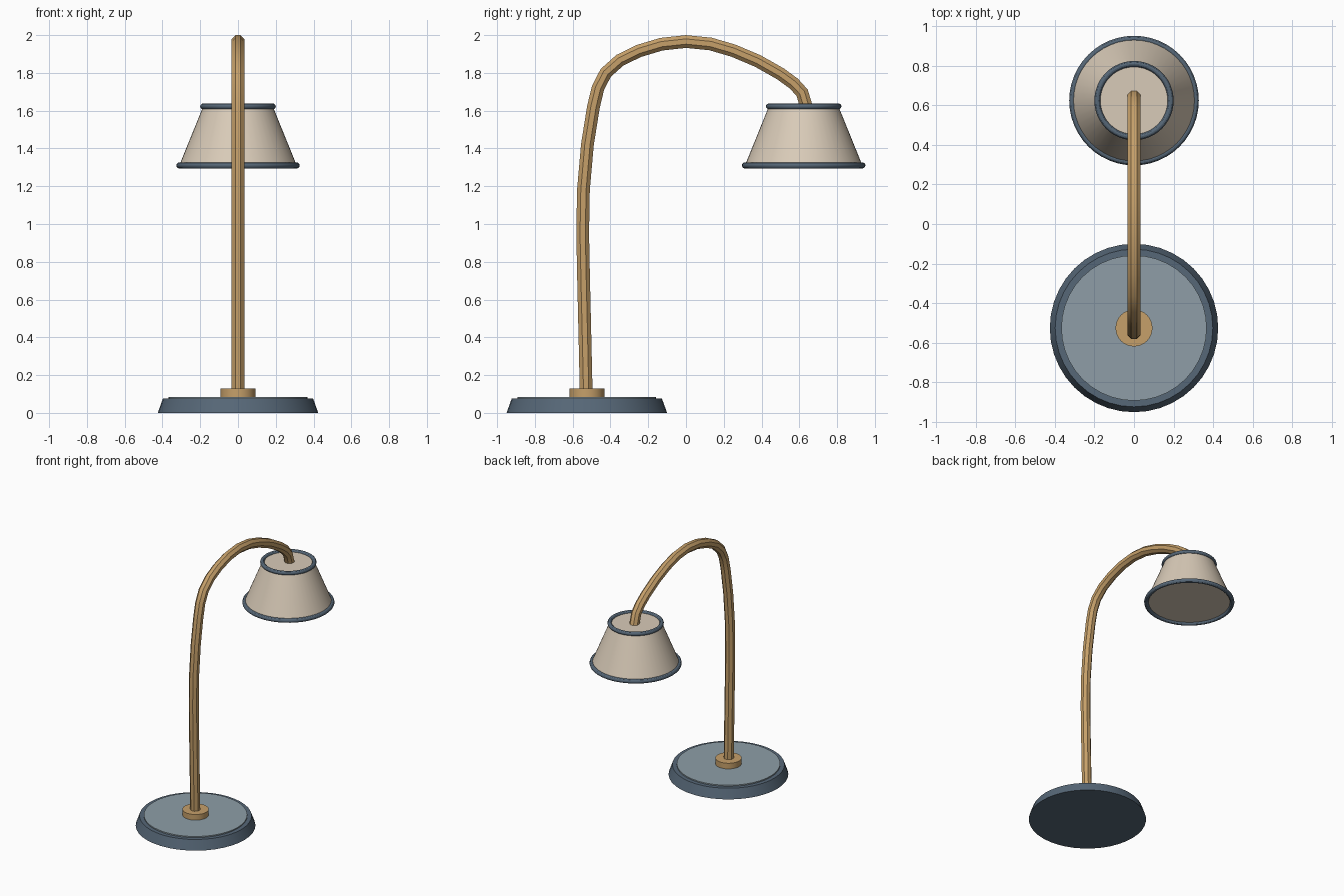
import bpy, bmesh, math
from mathutils import Vector

if "Cube" in bpy.data.objects:
    bpy.data.objects.remove(bpy.data.objects["Cube"], do_unlink=True)

BASE_Y, SHADE_Y = -0.525, 0.623


def material(name, srgb):
    col = [((c / 255 + 0.055) / 1.055) ** 2.4 for c in srgb] + [1.0]
    m = bpy.data.materials.new(name)
    m.use_nodes = True
    m.diffuse_color = col
    m.node_tree.nodes["Principled BSDF"].inputs["Base Color"].default_value = col
    return m


slate = material("slate blue", (86, 103, 119))
grey = material("pale blue grey", (142, 158, 167))
brass = material("brass", (198, 160, 106))
cream = material("cream fabric", (217, 203, 184))


def finish(obj, name, mat):
    obj.name = name
    obj.data.materials.append(mat)
    bpy.ops.object.select_all(action='DESELECT')
    obj.select_set(True)
    bpy.context.view_layer.objects.active = obj
    bpy.ops.object.shade_smooth_by_angle(angle=math.radians(30))
    return obj


def cone(name, mat, y, r1, r2, z1, z2, sides=40):
    bpy.ops.mesh.primitive_cone_add(vertices=sides, radius1=r1, radius2=r2,
                                    depth=z2 - z1, location=(0, y, (z1 + z2) / 2))
    return finish(bpy.context.object, name, mat)


def ring(name, mat, y, z, major, minor):
    bpy.ops.mesh.primitive_torus_add(major_radius=major, minor_radius=minor,
                                     major_segments=48, minor_segments=12,
                                     location=(0, y, z))
    return finish(bpy.context.object, name, mat)


def tube(name, mat, path, radius, sides=8):
    """Sweep a polygon along a path in the YZ plane, mitred at each bend."""
    pts = [Vector((0, y, z)) for y, z in path]
    bm = bmesh.new()
    rings = []
    for i, p in enumerate(pts):
        t_in = (p - pts[max(i - 1, 0)]).normalized()
        t_out = (pts[min(i + 1, len(pts) - 1)] - p).normalized()
        tangent = (t_in + t_out).normalized()
        side = Vector((1, 0, 0))
        normal = tangent.cross(side)
        loop = []
        for k in range(sides):
            a = 2 * math.pi * (k + 0.5) / sides
            loop.append(bm.verts.new(p + radius * (math.cos(a) * side + math.sin(a) * normal)))
        rings.append(loop)
    for a, b in zip(rings, rings[1:]):
        for k in range(sides):
            n = (k + 1) % sides
            bm.faces.new((a[k], a[n], b[n], b[k]))
    bm.faces.new(rings[0])
    bm.faces.new(rings[-1])
    bmesh.ops.recalc_face_normals(bm, faces=bm.faces)
    mesh = bpy.data.meshes.new(name)
    bm.to_mesh(mesh)
    bm.free()
    obj = bpy.data.objects.new(name, mesh)
    bpy.context.collection.objects.link(obj)
    return finish(obj, name, mat)


# Weighted foot with its inlaid top plate and stem collar
cone("base", slate, BASE_Y, 0.425, 0.398, 0.0, 0.075)
cone("base_plate", grey, BASE_Y, 0.367, 0.367, 0.07, 0.084)
cone("stem_collar", brass, BASE_Y, 0.093, 0.093, 0.08, 0.128, 32)

# Curved gooseneck stem
tube("stem", brass, [
    (-0.528, 0.09), (-0.535, 0.40), (-0.542, 0.70), (-0.547, 0.95),
    (-0.543, 1.18), (-0.522, 1.42), (-0.49, 1.62), (-0.466, 1.72),
    (-0.425, 1.80), (-0.35, 1.867), (-0.25, 1.916), (-0.13, 1.952),
    (0.0, 1.966), (0.13, 1.953), (0.25, 1.918), (0.38, 1.863),
    (0.50, 1.795), (0.57, 1.744), (0.615, 1.695), (0.643, 1.60)], 0.0365)

# Lampshade with rolled trim at both rims
cone("lampshade", cream, SHADE_Y, 0.311, 0.184, 1.31, 1.623, 48)
ring("shade_bottom_trim", slate, SHADE_Y, 1.31, 0.311, 0.016)
ring("shade_top_trim", slate, SHADE_Y, 1.623, 0.185, 0.015)
